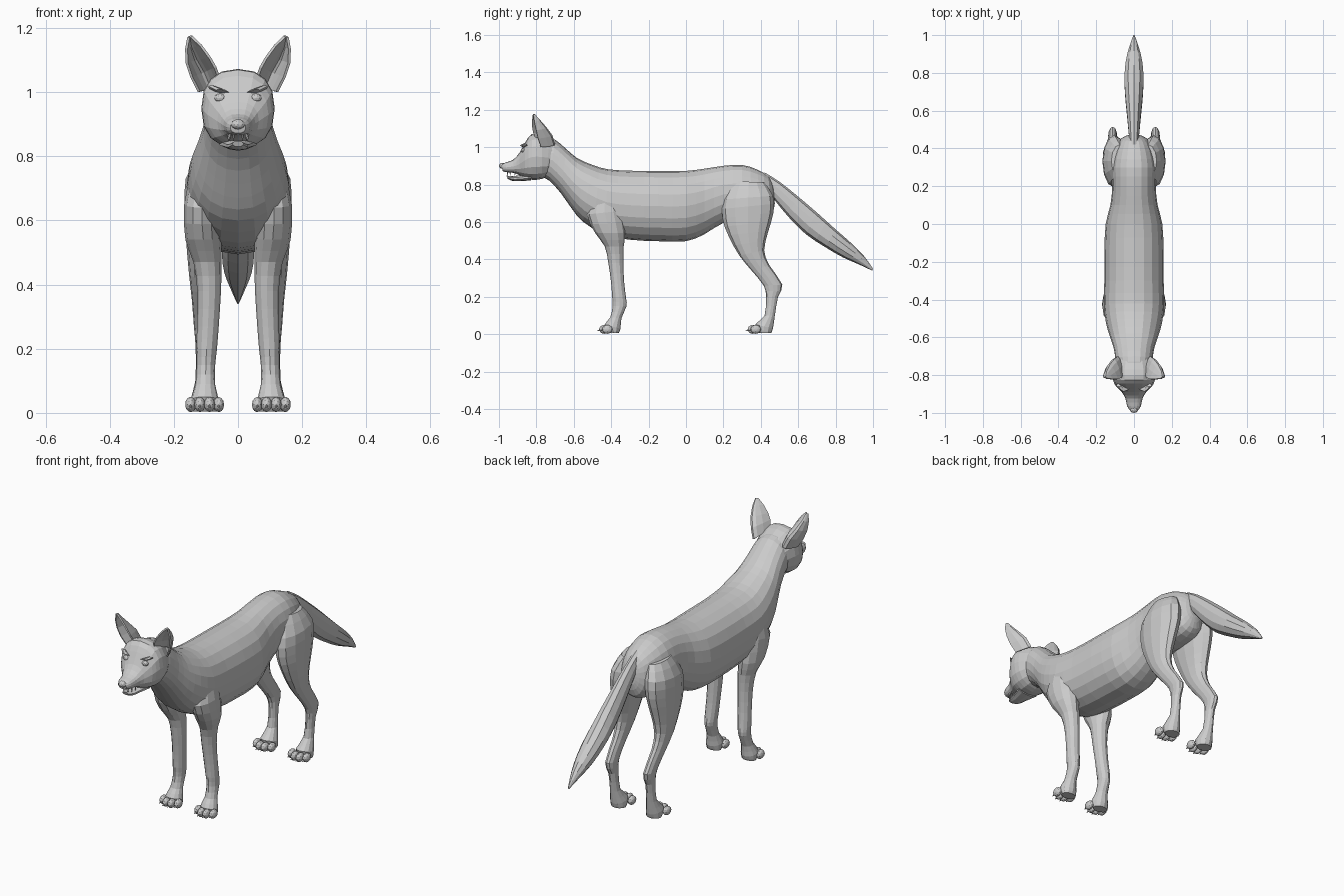
import bpy, bmesh, math
from mathutils import Vector, Matrix
from mathutils.bvhtree import BVHTree

if "Cube" in bpy.data.objects:
    bpy.data.objects.remove(bpy.data.objects["Cube"])


def finish(bm, name, mirror=False, inside_of=None):
    bmesh.ops.recalc_face_normals(bm, faces=bm.faces)
    # drop the faces buried inside another part
    for tree in inside_of or []:
        def buried(v):
            loc, nor, _, _ = tree.find_nearest(v.co)
            return (v.co - loc).dot(nor) < -0.004
        hidden = {v for v in bm.verts if buried(v)}
        dead = [f for f in bm.faces if all(v in hidden for v in f.verts)]
        bmesh.ops.delete(bm, geom=dead, context='FACES')
    me = bpy.data.meshes.new(name)
    bm.to_mesh(me)
    ob = bpy.data.objects.new(name, me)
    bpy.context.collection.objects.link(ob)
    if mirror:
        ob.modifiers.new("mirror", 'MIRROR').use_mirror_merge = False
    return ob


def smooth_sections(secs, steps):
    """Catmull-Rom interpolation between cross-sections."""
    out = []
    for i in range(len(secs) - 1):
        p0, p1 = secs[max(i - 1, 0)], secs[i]
        p2, p3 = secs[i + 1], secs[min(i + 2, len(secs) - 1)]
        for k in range(steps):
            t = k / steps
            out.append([0.5 * (2 * b + (c - a) * t + (2 * a - 5 * b + 4 * c - d) * t * t
                               + (3 * b - a - 3 * c + d) * t ** 3)
                        for a, b, c, d in zip(p0, p1, p2, p3)])
    return out + [list(secs[-1])]


def loft(bm, secs, n=12, steps=2, power=1.0):
    """Each section: y,z of one edge, y,z of the opposite edge, x centre, half width."""
    rings = []
    for ya, za, yb, zb, xc, w in smooth_sections(secs, steps):
        a, b = Vector((xc, ya, za)), Vector((xc, yb, zb))
        mid, half = (a + b) / 2, (a - b) / 2
        ring = []
        for i in range(n):
            t = 2 * math.pi * i / n
            c, s = math.cos(t), math.sin(t)
            c = math.copysign(abs(c) ** power, c)
            s = math.copysign(abs(s) ** power, s)
            ring.append(bm.verts.new(mid + half * c + Vector((w * s, 0, 0))))
        rings.append(ring)
    for r, q in zip(rings, rings[1:]):
        for i in range(n):
            j = (i + 1) % n
            bm.faces.new((r[i], r[j], q[j], q[i]))
    bm.faces.new(rings[0])
    bm.faces.new(rings[-1])


def centred(secs):
    return [(a, b, c, d, 0, w) for a, b, c, d, w in secs]


def blob(bm, pos, size, sub=2):
    m = Matrix.Translation(pos) @ Matrix.Diagonal((*size, 1))
    bmesh.ops.create_icosphere(bm, subdivisions=sub, radius=1, matrix=m)


# torso and neck
bm = bmesh.new()
loft(bm, centred([
    (.465, .80, .475, .70, .03), (.44, .845, .46, .64, .07), (.38, .88, .41, .61, .10),
    (.30, .905, .30, .60, .118), (.2, .90, .2, .595, .115), (.1, .885, .1, .535, .125),
    (0, .873, 0, .497, .15), (-.15, .872, -.15, .497, .157), (-.3, .874, -.3, .505, .157),
    (-.42, .882, -.43, .53, .16), (-.50, .905, -.55, .60, .148), (-.58, .94, -.61, .67, .128),
    (-.64, .99, -.67, .755, .108), (-.70, 1.04, -.73, .82, .098), (-.75, 1.05, -.77, .84, .09)]),
    n=20, power=.92)
bmesh.ops.recalc_face_normals(bm, faces=bm.faces)
torso_tree = BVHTree.FromBMesh(bm)
finish(bm, "torso")

# head with upper muzzle
bm = bmesh.new()
loft(bm, centred([
    (-.70, 1.03, -.725, .85, .09), (-.77, 1.065, -.77, .83, .112), (-.825, 1.07, -.82, .825, .112),
    (-.86, 1.025, -.86, .835, .095), (-.89, .97, -.89, .85, .065), (-.925, .932, -.92, .862, .046),
    (-.965, .918, -.96, .866, .037), (-.988, .908, -.98, .872, .024)]), n=16, power=.85)
finish(bm, "head", inside_of=[torso_tree])

# lower jaw
bm = bmesh.new()
loft(bm, centred([(-.83, .86, -.83, .822, .06), (-.89, .85, -.89, .818, .04),
                  (-.93, .845, -.93, .82, .032), (-.96, .848, -.953, .83, .018)]), n=10)
finish(bm, "lower_jaw")

# nose
bm = bmesh.new()
blob(bm, (0, -.983, .9), (.022, .017, .016))
finish(bm, "nose")

# teeth
bm = bmesh.new()
for x, y in ((.014, -.955), (.026, -.94), (.03, -.915)):
    bmesh.ops.create_cone(bm, segments=5, radius1=.001, radius2=.005, depth=.024, cap_ends=True,
                          matrix=Matrix.Translation((x, y, .86)))
finish(bm, "teeth", mirror=True)

# eyes and brow ridges
bm = bmesh.new()
blob(bm, (.056, -.868, .982), (.018, .014, .014))
finish(bm, "eyes", mirror=True)
bm = bmesh.new()
loft(bm, [(-.872, 1.0, -.86, .99, .03, .006), (-.888, 1.01, -.86, .998, .055, .016),
          (-.862, 1.022, -.845, 1.01, .082, .012)], n=6)
finish(bm, "brows", mirror=True)

# ears: cupped sheets, each row runs inner edge - back - outer edge
bm = bmesh.new()
rows = [((.055, -.80, 1.045), (.085, -.70, 1.015), (.125, -.775, 1.0)),
        ((.068, -.815, 1.08), (.105, -.715, 1.065), (.148, -.79, 1.045)),
        ((.085, -.82, 1.11), (.128, -.745, 1.105), (.163, -.80, 1.09)),
        ((.113, -.82, 1.148), (.145, -.78, 1.145), (.165, -.81, 1.135)),
        ((.142, -.817, 1.176), (.15, -.808, 1.176), (.158, -.815, 1.172))]
grid = []
for row in rows:
    a, b, c = map(Vector, row)
    ctl = 2 * b - (a + c) / 2
    grid.append([bm.verts.new(a * (1 - t) ** 2 + ctl * 2 * t * (1 - t) + c * t * t)
                 for t in (0, .15, .33, .5, .67, .85, 1)])
for r, q in zip(grid, grid[1:]):
    for i in range(6):
        bm.faces.new((r[i], r[i + 1], q[i + 1], q[i]))
ears = finish(bm, "ears", mirror=True)
shell = ears.modifiers.new("thickness", 'SOLIDIFY')
shell.thickness = .008
shell.offset = -1

# tail
bm = bmesh.new()
loft(bm, centred([
    (.42, .865, .45, .74, .025), (.50, .815, .475, .715, .03), (.60, .735, .545, .63, .038),
    (.70, .65, .64, .535, .048), (.80, .56, .745, .465, .053), (.88, .49, .84, .41, .045),
    (.95, .42, .92, .375, .026), (1.0, .35, .995, .34, .004)]), n=10)
finish(bm, "tail", inside_of=[torso_tree])

# legs
FRONT = [(-.49, .74, -.37, .77, .095, .05), (-.53, .64, -.34, .66, .112, .056),
         (-.485, .54, -.325, .54, .108, .056), (-.435, .47, -.333, .47, .095, .044),
         (-.415, .38, -.335, .38, .09, .037), (-.40, .27, -.33, .27, .094, .034),
         (-.395, .20, -.32, .19, .098, .032), (-.392, .15, -.318, .15, .10, .029),
         (-.405, .09, -.345, .085, .102, .031), (-.435, .05, -.35, .03, .104, .044),
         (-.415, .005, -.36, .005, .104, .04)]
HIND = [(.25, .82, .42, .81, .075, .045), (.20, .72, .465, .74, .10, .063),
        (.195, .62, .468, .65, .106, .06), (.225, .53, .44, .55, .112, .05),
        (.285, .42, .418, .45, .116, .037), (.355, .335, .445, .37, .116, .028),
        (.415, .26, .515, .265, .113, .024), (.428, .2, .492, .2, .11, .022),
        (.42, .1, .475, .1, .108, .025), (.37, .052, .465, .03, .106, .042),
        (.39, .005, .455, .005, .105, .04)]
for name, secs, toe_y in (("front", FRONT, -.437), ("hind", HIND, .357)):
    bm = bmesh.new()
    loft(bm, secs, n=12)
    finish(bm, name + "_legs", mirror=True, inside_of=[torso_tree])
    # toes with claws
    bm = bmesh.new()
    for dx, dy in ((-.044, .016), (-.015, 0), (.015, 0), (.044, .016)):
        blob(bm, (.104 + dx, toe_y + dy, .026), (.017, .028, .024))
        turn = Matrix.Rotation(math.radians(105), 4, 'X')
        bmesh.ops.create_cone(bm, segments=6, radius1=.007, radius2=.001, depth=.022, cap_ends=True,
                              matrix=Matrix.Translation((.104 + dx, toe_y + dy - .027, .02)) @ turn)
    finish(bm, name + "_toes", mirror=True)
